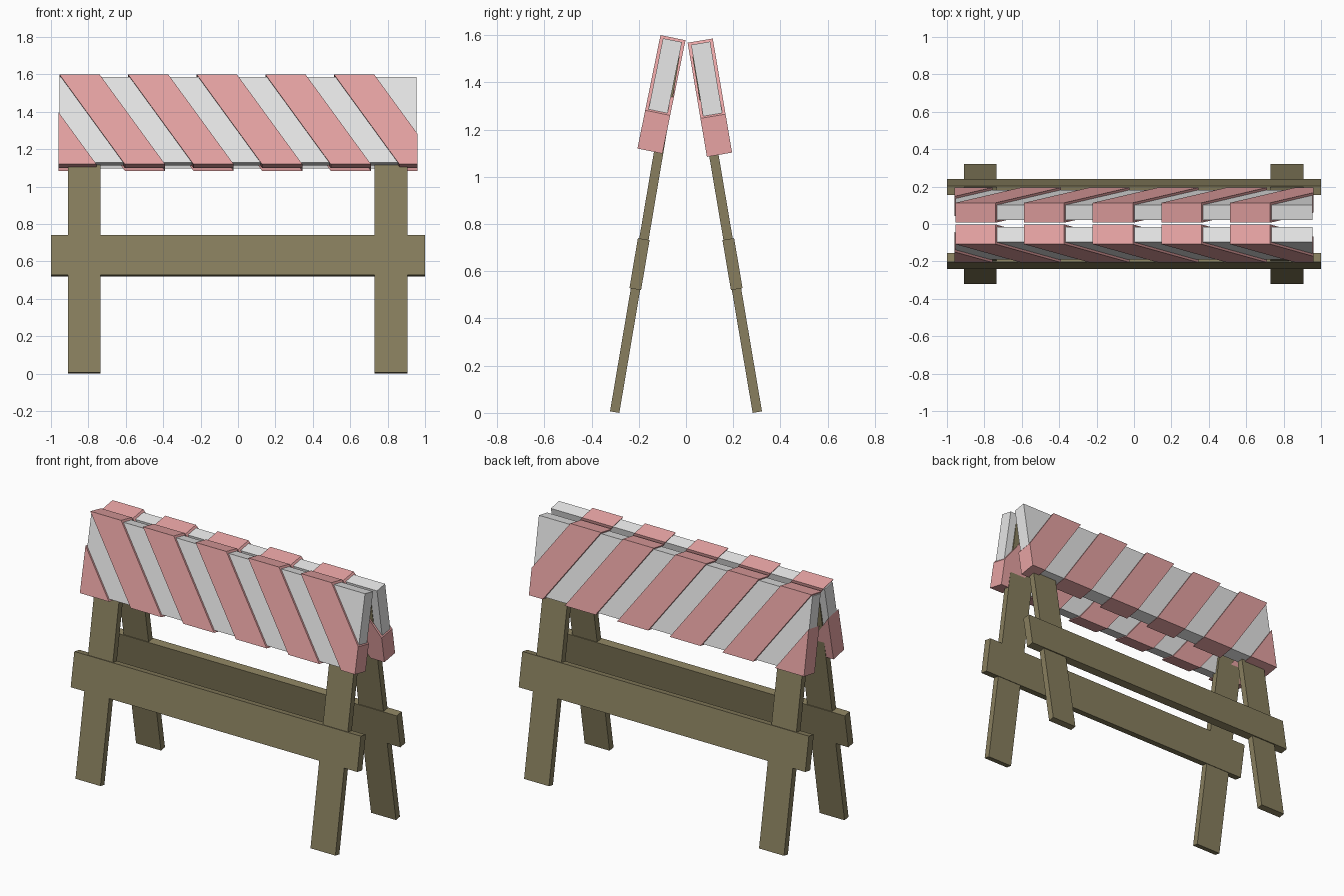
import bpy, bmesh
from math import radians, sin, cos

cube = bpy.data.objects.get("Cube")
if cube:
    bpy.data.objects.remove(cube, do_unlink=True)


def material(name, rgb):
    m = bpy.data.materials.new(name)
    m.use_nodes = True
    m.diffuse_color = (*rgb, 1)
    m.node_tree.nodes["Principled BSDF"].inputs["Base Color"].default_value = (*rgb, 1)
    return m


WHITE = material("white paint", (0.80, 0.80, 0.80))
RED = material("faded red paint", (0.80, 0.37, 0.37))
WOOD = material("olive wood", (0.246, 0.212, 0.112))


def slab(name, mat, x0, x1, thick, height, centre, tilt, shear=0, limit=None):
    """Tilted board from x0 to x1, its bottom slid along x by shear, trimmed at +-limit."""
    bm = bmesh.new()
    bmesh.ops.create_cube(bm, size=1)
    for v in bm.verts:
        v.co.x = (x0 if v.co.x < 0 else x1) + (shear if v.co.z < 0 else 0)
        v.co.y *= thick
        v.co.z *= height
    if limit:
        for side in (-1, 1):
            geom = bm.verts[:] + bm.edges[:] + bm.faces[:]
            bmesh.ops.bisect_plane(bm, geom=geom, plane_co=(side * limit, 0, 0),
                                   plane_no=(side, 0, 0), clear_outer=True)
            rim = [e for e in bm.edges if e.is_boundary]
            if rim:
                bmesh.ops.holes_fill(bm, edges=rim)
    bmesh.ops.recalc_face_normals(bm, faces=bm.faces[:])
    mesh = bpy.data.meshes.new(name)
    bm.to_mesh(mesh)
    bm.free()
    mesh.materials.append(mat)
    ob = bpy.data.objects.new(name, mesh)
    ob.location = (0, *centre)
    ob.rotation_euler.x = tilt
    bpy.context.collection.objects.link(ob)
    return ob


LEG_TILT = radians(9.6)
LEG_LEN, LEG_THICK = 1.53, 0.04
PERIOD, STRIPE, SLANT = 0.367, 0.215, 0.35

# side, name, board tilt, board centre height and offset
for side, label, lean, y, z in ((-1, "front", 11.5, 0.104, 1.349),
                                (1, "back", 9.6, 0.101, 1.335)):
    # legs, standing on the ground and leaning inwards
    mid_y = 0.302 - sin(LEG_TILT) * LEG_LEN / 2
    mid_z = cos(LEG_TILT) * LEG_LEN / 2 + sin(LEG_TILT) * LEG_THICK / 2
    for name, x in (("right", -0.822), ("left", 0.818)):
        slab(f"{label}_{name}_leg", WOOD, x - 0.087, x + 0.087, LEG_THICK, LEG_LEN,
             (side * mid_y, mid_z), side * LEG_TILT)

    # cross rail
    slab(f"{label}_rail", WOOD, -1, 1, 0.05, 0.215, (side * 0.197, 0.63), side * LEG_TILT)

    # sign board with slanted bands wrapped around it
    tilt = side * radians(lean)
    slab(f"{label}_board", WHITE, -0.955, 0.955, 0.082, 0.468, (side * y, z), tilt)
    for i in range(-1, 5):
        x = -0.955 + i * PERIOD
        slab(f"{label}_stripe_{i + 2}", RED, x, x + STRIPE, 0.108, 0.49,
             (side * y, z), tilt, SLANT, 0.96)
